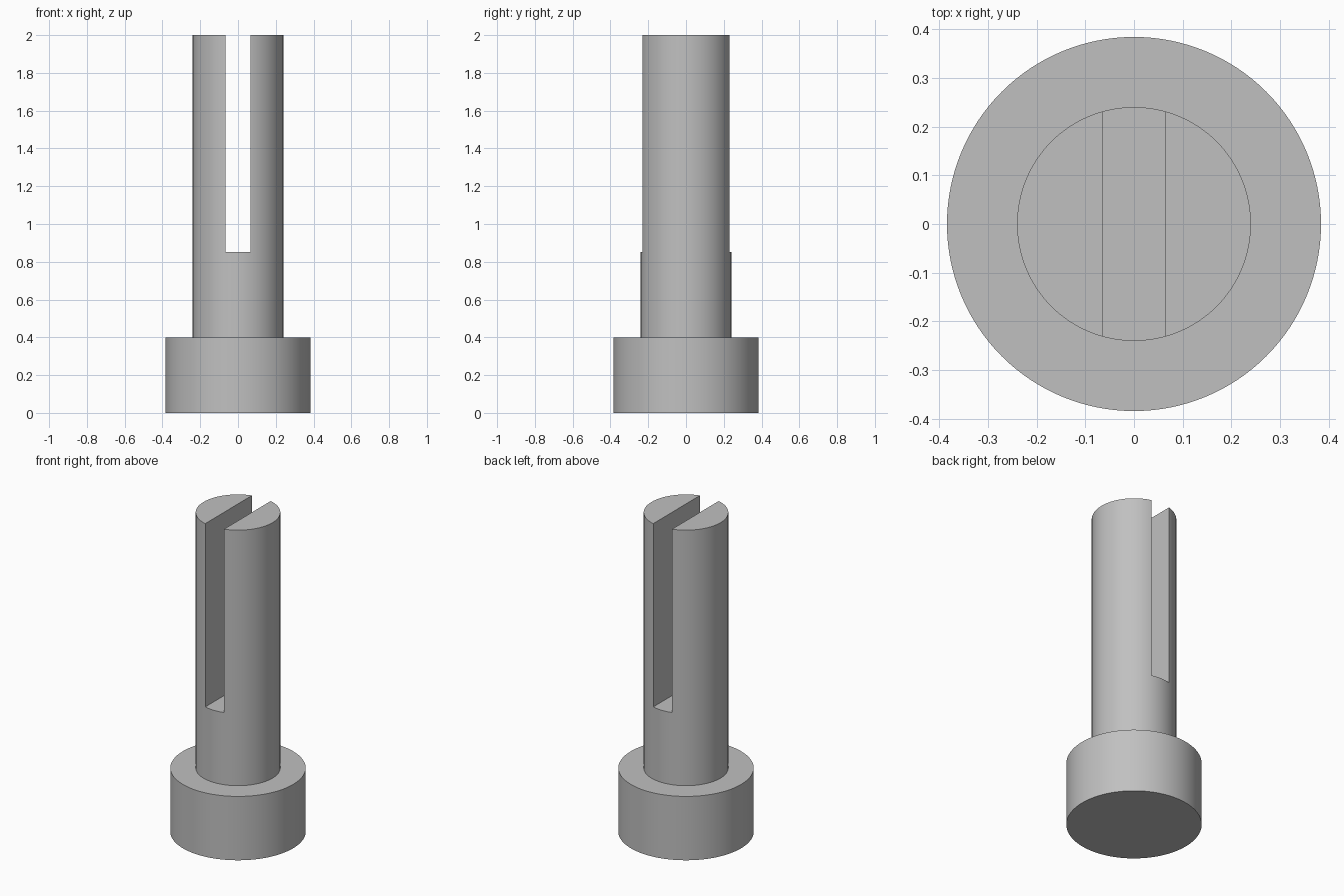
import bpy
import bmesh
import math
from mathutils import Matrix, Vector

SEGMENTS = 128
HEAD_RADIUS, HEAD_HEIGHT = 0.384, 0.40
SHAFT_RADIUS, TOTAL_HEIGHT = 0.24, 2.0
SLOT_WIDTH, SLOT_FLOOR = 0.13, 0.852

default_cube = bpy.data.objects.get("Cube")
if default_cube:
    bpy.data.objects.remove(default_cube, do_unlink=True)


def flat_material(name, colour):
    mat = bpy.data.materials.new(name)
    mat.use_nodes = True
    mat.diffuse_color = colour
    mat.node_tree.nodes["Principled BSDF"].inputs["Base Color"].default_value = colour
    return mat


def add_object(name, bm):
    mesh = bpy.data.meshes.new(name)
    bm.to_mesh(mesh)
    bm.free()
    obj = bpy.data.objects.new(name, mesh)
    bpy.context.collection.objects.link(obj)
    return obj


# Round head and shaft, turned as one solid from a stepped profile
bm = bmesh.new()
profile = [(HEAD_RADIUS, 0), (HEAD_RADIUS, HEAD_HEIGHT),
           (SHAFT_RADIUS, HEAD_HEIGHT), (SHAFT_RADIUS, TOTAL_HEIGHT)]
points = [bm.verts.new((r, 0, z)) for r, z in profile]
edges = [bm.edges.new(pair) for pair in zip(points, points[1:])]
bmesh.ops.spin(bm, geom=points + edges, cent=(0, 0, 0), axis=(0, 0, 1),
               angle=math.tau, steps=SEGMENTS, use_merge=True)
bmesh.ops.remove_doubles(bm, verts=bm.verts, dist=1e-5)
bmesh.ops.holes_fill(bm, edges=[e for e in bm.edges if e.is_boundary], sides=0)
bmesh.ops.recalc_face_normals(bm, faces=bm.faces)
pin = add_object("slotted_pin", bm)
pin.data.materials.append(flat_material("grey metal", (0.53, 0.53, 0.53, 1)))

# Straight slot running front to back through the upper shaft
bm = bmesh.new()
slot_height = TOTAL_HEIGHT - SLOT_FLOOR + 0.2
bmesh.ops.create_cube(bm, size=1, matrix=Matrix.LocRotScale(
    Vector((0, 0, SLOT_FLOOR + slot_height / 2)), None,
    Vector((SLOT_WIDTH, 1, slot_height))))
cutter = add_object("slot_cutter", bm)
cutter.hide_render = True

cut = pin.modifiers.new("slot", "BOOLEAN")
cut.operation = "DIFFERENCE"
cut.solver = "EXACT"
cut.object = cutter

bpy.ops.object.select_all(action="DESELECT")
pin.select_set(True)
bpy.context.view_layer.objects.active = pin
bpy.ops.object.modifier_apply(modifier=cut.name)
bpy.data.objects.remove(cutter, do_unlink=True)
bpy.ops.object.shade_smooth_by_angle(angle=math.radians(30))
